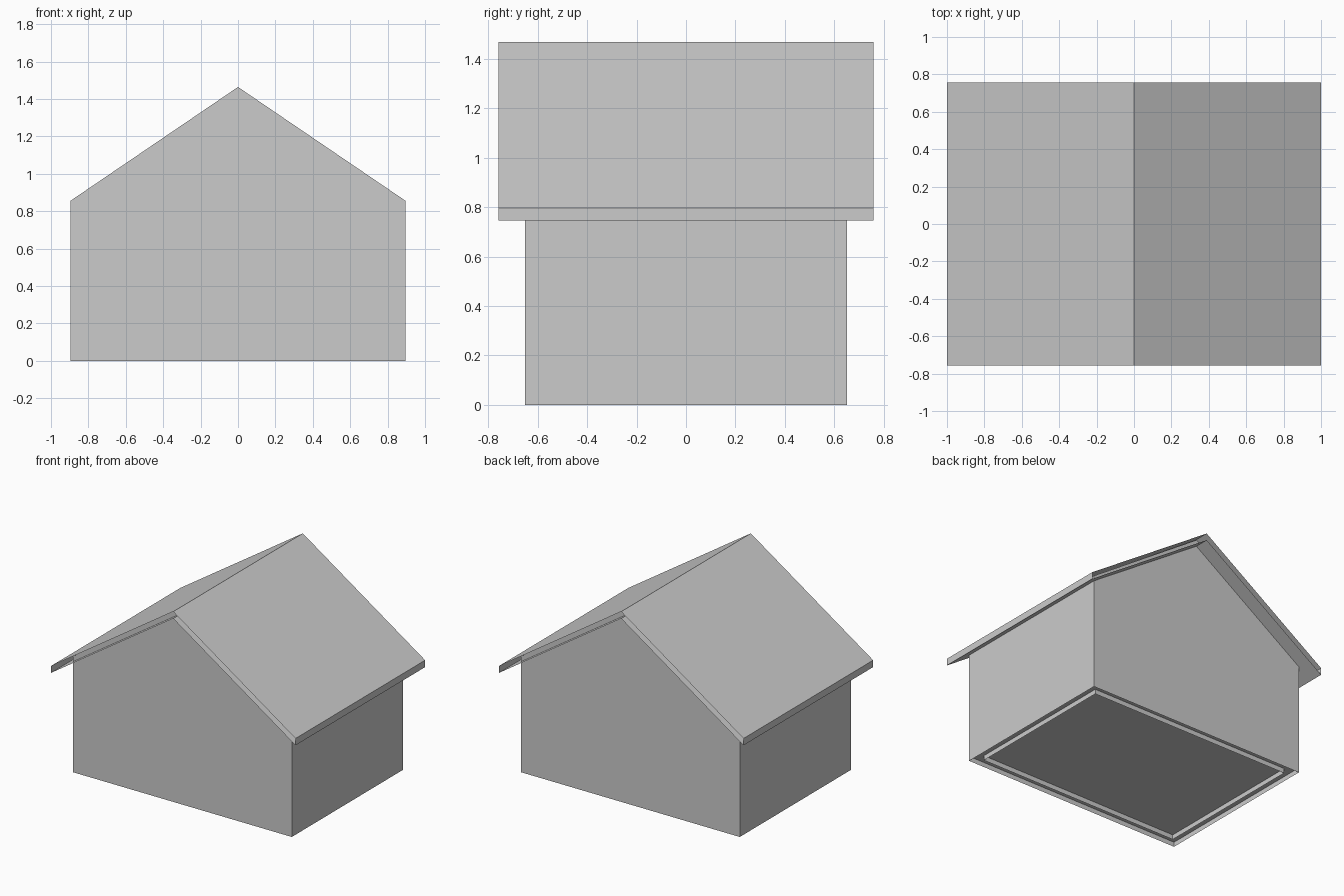
import bpy
import bmesh

if "Cube" in bpy.data.objects:
    bpy.data.objects.remove(bpy.data.objects["Cube"], do_unlink=True)

grey = bpy.data.materials.new("plain grey")
grey.use_nodes = True
colour = (0.6, 0.6, 0.6, 1)
grey.diffuse_color = colour
grey.node_tree.nodes["Principled BSDF"].inputs["Base Color"].default_value = colour


def extrude_profile(name, profile, half_depth, open_sides=(), capped=False):
    """Sweep an xz profile along y, leaving out the listed sides."""
    bm = bmesh.new()
    front = [bm.verts.new((x, -half_depth, z)) for x, z in profile]
    back = [bm.verts.new((x, half_depth, z)) for x, z in profile]
    count = len(profile)
    for i in range(count):
        j = (i + 1) % count
        if i not in open_sides:
            bm.faces.new((front[i], front[j], back[j], back[i]))
    if capped:
        bm.faces.new(front)
        bm.faces.new(back[::-1])
    bmesh.ops.recalc_face_normals(bm, faces=bm.faces)
    mesh = bpy.data.meshes.new(name)
    bm.to_mesh(mesh)
    bm.free()
    mesh.materials.append(grey)
    obj = bpy.data.objects.new(name, mesh)
    bpy.context.collection.objects.link(obj)
    return obj


half_width, half_depth = 0.895, 0.65
eave, ridge = 0.856, 1.464
wall = 0.07


def house_profile(w, eave_z, ridge_z):
    return [(-w, 0), (w, 0), (w, eave_z), (0, ridge_z), (-w, eave_z)]


# Outer and inner wall skins, open below and under the roof
extrude_profile("outer_walls", house_profile(half_width, eave, ridge),
                half_depth, open_sides=(0, 2, 3), capped=True)
extrude_profile("inner_walls", house_profile(half_width - wall, eave - 0.04, ridge - 0.09),
                half_depth - wall, open_sides=(0, 2, 3), capped=True)

# Floor sheet set a little above the wall bottoms
floor_z = 0.035
extrude_profile("floor", [(-half_width, floor_z), (half_width, floor_z)],
                half_depth, open_sides=(1,))

# Hollow gable roof, open at both ends
thick = 0.051
roof_eave, roof_ridge = 0.797, 1.467
extrude_profile("roof", [(-1, roof_eave - thick), (0, roof_ridge - thick), (1, roof_eave - thick),
                         (1, roof_eave), (0, roof_ridge), (-1, roof_eave)], 0.757)
